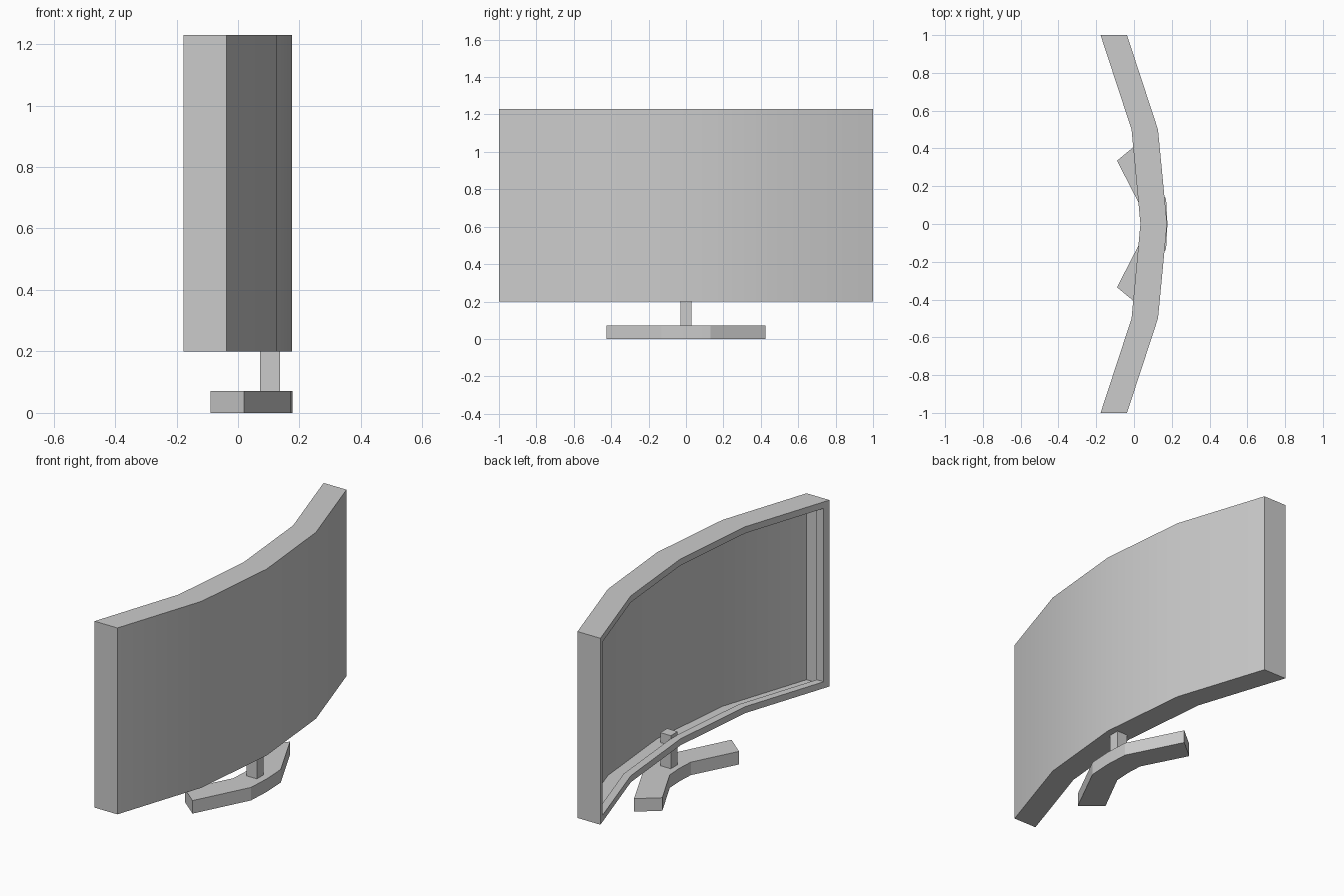
import bpy, bmesh
from math import radians

if "Cube" in bpy.data.objects:
    bpy.data.objects.remove(bpy.data.objects["Cube"])


def mirrored(half):
    """Complete an open half profile (y >= 0) with its mirror image in y."""
    return half + [(x, -y) for x, y in reversed(half) if y > 0]


def prism(back, front, z0, z1):
    """Extrude a strip between two matching xy paths from z0 to z1."""
    bm = bmesh.new()
    outline = back + front[::-1]
    lo = [bm.verts.new((x, y, z0)) for x, y in outline]
    hi = [bm.verts.new((x, y, z1)) for x, y in outline]
    n, m = len(outline), len(back)
    for i in range(n):
        j = (i + 1) % n
        bm.faces.new((lo[i], lo[j], hi[j], hi[i]))
    for i in range(m - 1):
        a, b, c, d = i, i + 1, n - 2 - i, n - 1 - i
        bm.faces.new((hi[a], hi[b], hi[c], hi[d]))
        bm.faces.new((lo[d], lo[c], lo[b], lo[a]))
    bmesh.ops.recalc_face_normals(bm, faces=bm.faces)
    return bm


def finish(name, bm, smooth=None):
    mesh = bpy.data.meshes.new(name)
    bm.to_mesh(mesh)
    bm.free()
    obj = bpy.data.objects.new(name, mesh)
    bpy.context.collection.objects.link(obj)
    if smooth:
        bpy.ops.object.select_all(action='DESELECT')
        obj.select_set(True)
        bpy.context.view_layer.objects.active = obj
        bpy.ops.object.shade_smooth_by_angle(angle=radians(smooth))
    return obj


# curved display: thin open housing whose bezel has a short inward lip
back = mirrored([(-0.037, 1), (0.127, 0.5), (0.175, 0)])
front = mirrored([(-0.177, 1), (-0.013, 0.5), (0.034, 0)])
bm = prism(back, front, 0.2, 1.23)
opening = [f for f in bm.faces if f.normal.x < -0.5]
bmesh.ops.inset_region(bm, faces=opening, thickness=0.036,
                       use_boundary=True, use_even_offset=True)
bmesh.ops.inset_region(bm, faces=opening, thickness=0.0, use_boundary=True)
bmesh.ops.translate(bm, verts=list({v for f in opening for v in f.verts}),
                    vec=(0.043, 0, 0))
bmesh.ops.delete(bm, geom=opening, context='FACES')
finish("display", bm, smooth=20)

# neck, reaching up through the lower bezel
neck = [(0.136, 0.03), (0.136, -0.03)], [(0.072, 0.03), (0.072, -0.03)]
finish("neck", prism(*neck, 0.06, 0.255))

# splayed foot
outer = mirrored([(0.02, 0.426), (0.17, 0.13), (0.177, 0)])
inner = mirrored([(-0.09, 0.335), (0.035, 0.092), (0.04, 0)])
finish("foot", prism(outer, inner, 0, 0.072), smooth=20)
